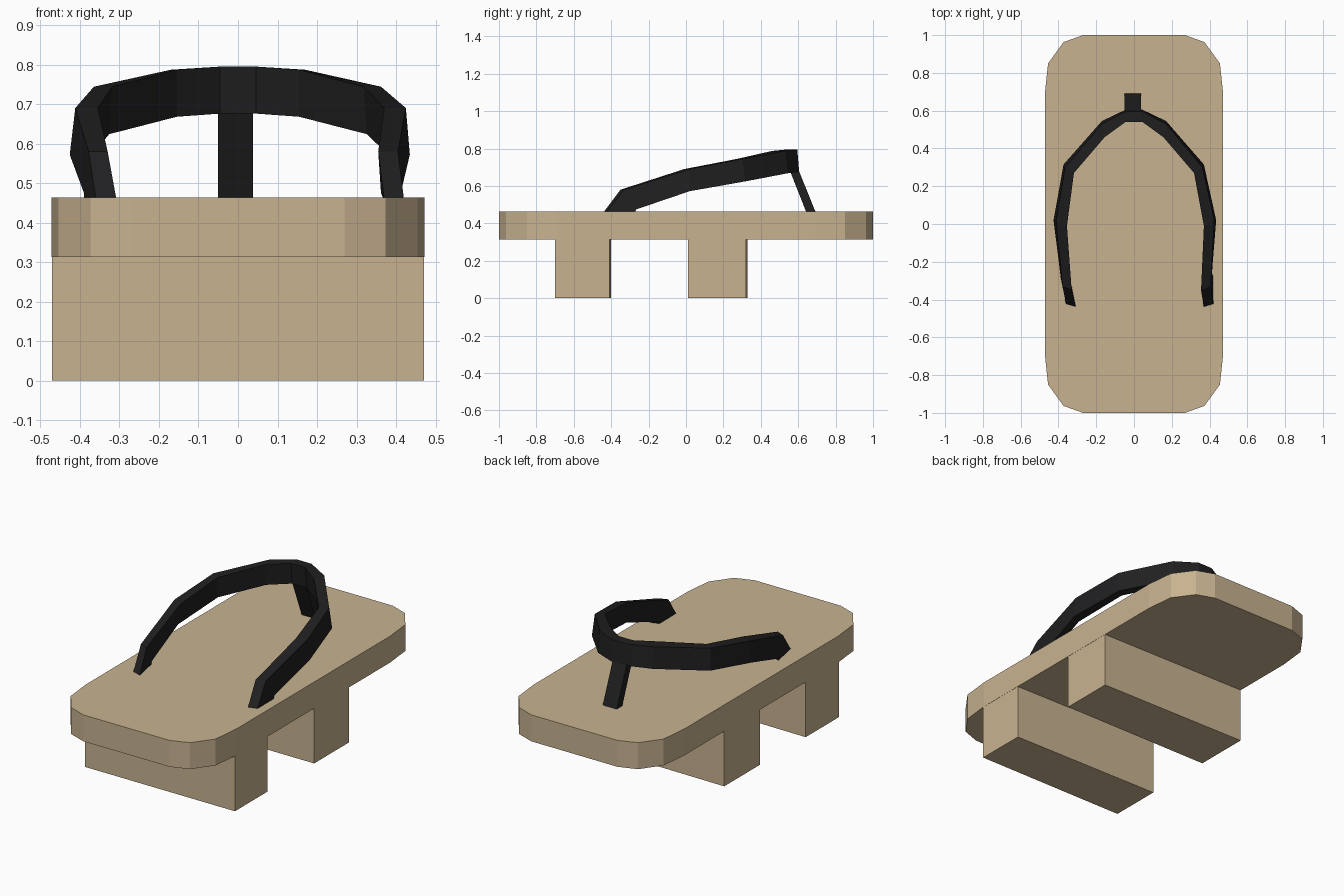
import bpy, bmesh

if "Cube" in bpy.data.objects:
    bpy.data.objects.remove(bpy.data.objects["Cube"])


def material(name, rgb):
    m = bpy.data.materials.new(name)
    m.diffuse_color = (*rgb, 1)
    m.use_nodes = True
    m.node_tree.nodes["Principled BSDF"].inputs["Base Color"].default_value = m.diffuse_color
    return m


wood = material("tan wood", (0.58, 0.45, 0.28))
cloth = material("black cloth", (0.014, 0.014, 0.015))


def loft(name, rings, mat):
    """Skin a list of equal-length closed rings and cap both ends."""
    bm = bmesh.new()
    vs = [[bm.verts.new(p) for p in r] for r in rings]
    n = len(vs[0])
    for a, b in zip(vs, vs[1:]):
        for i in range(n):
            j = (i + 1) % n
            bm.faces.new((a[i], a[j], b[j], b[i]))
    bm.faces.new(vs[0])
    bm.faces.new(vs[-1])
    bmesh.ops.recalc_face_normals(bm, faces=bm.faces)
    me = bpy.data.meshes.new(name)
    bm.to_mesh(me)
    bm.free()
    me.materials.append(mat)
    ob = bpy.data.objects.new(name, me)
    bpy.context.collection.objects.link(ob)
    return ob


def slab(name, outline, z0, z1, mat):
    return loft(name, [[(x, y, z) for x, y in outline] for z in (z0, z1)], mat)


# sole: one faceted corner mirrored to four
corner = [(0.472, 0.69), (0.455, 0.85), (0.373, 0.963), (0.27, 1.0)]
half = corner + [(-x, y) for x, y in reversed(corner)]
slab("sole", half + [(-x, -y) for x, y in half], 0.313, 0.463, wood)

# two cross teeth, back faces very slightly skewed
for name, y0, y1 in (("front_tooth", -0.70, -0.41), ("back_tooth", 0.01, 0.32)):
    slab(name, [(-0.471, y0), (0.471, y0), (0.471, y1), (-0.471, y1 + 0.01)],
         0.0, 0.315, wood)

# strap stations: outer xy, inner xy, top z, bottom z, bottom shift in x and y
centre = [((0.17, 0.53), (0.155, 0.46), 0.787, 0.668, 0.0, 0.015),
          ((0.045, 0.595), (0.045, 0.54), 0.795, 0.676, 0.0, 0.01)]
right = [((0.42, -0.425), (0.37, -0.44), 0.46, 0.455, 0.0, 0.15),
         ((0.405, -0.33), (0.355, -0.35), 0.58, 0.475, 0.007, 0.065),
         ((0.425, 0.02), (0.37, -0.01), 0.69, 0.572, 0.01, 0.0),
         ((0.362, 0.30), (0.318, 0.27), 0.744, 0.624, 0.008, 0.015)] + centre
left = [((0.36, -0.425), (0.308, -0.44), 0.46, 0.455, 0.03, 0.15),
        ((0.378, -0.33), (0.33, -0.35), 0.58, 0.475, 0.012, 0.065),
        ((0.412, 0.02), (0.355, -0.01), 0.69, 0.572, 0.014, 0.0),
        ((0.365, 0.30), (0.318, 0.27), 0.744, 0.624, 0.008, 0.015)] + centre


def ring(station, side):
    (ox, oy), (ix, iy), zt, zb, dx, dy = station
    r = [(ox, oy, zt), (ix, iy, zt), (ix + dx, iy + dy, zb), (ox + dx, oy + dy, zb)]
    return [(side * x, y, z) for x, y, z in r]


loft("strap", [ring(s, 1) for s in right] + [ring(s, -1) for s in reversed(left)], cloth)

# toe thong sloping from the strap down to the sole
loft("toe_thong", [[(-0.05, y0, z), (0.038, y0, z), (0.038, y1, z), (-0.05, y1, z)]
                   for y0, y1, z in ((0.645, 0.695, 0.455), (0.552, 0.6, 0.69))], cloth)
